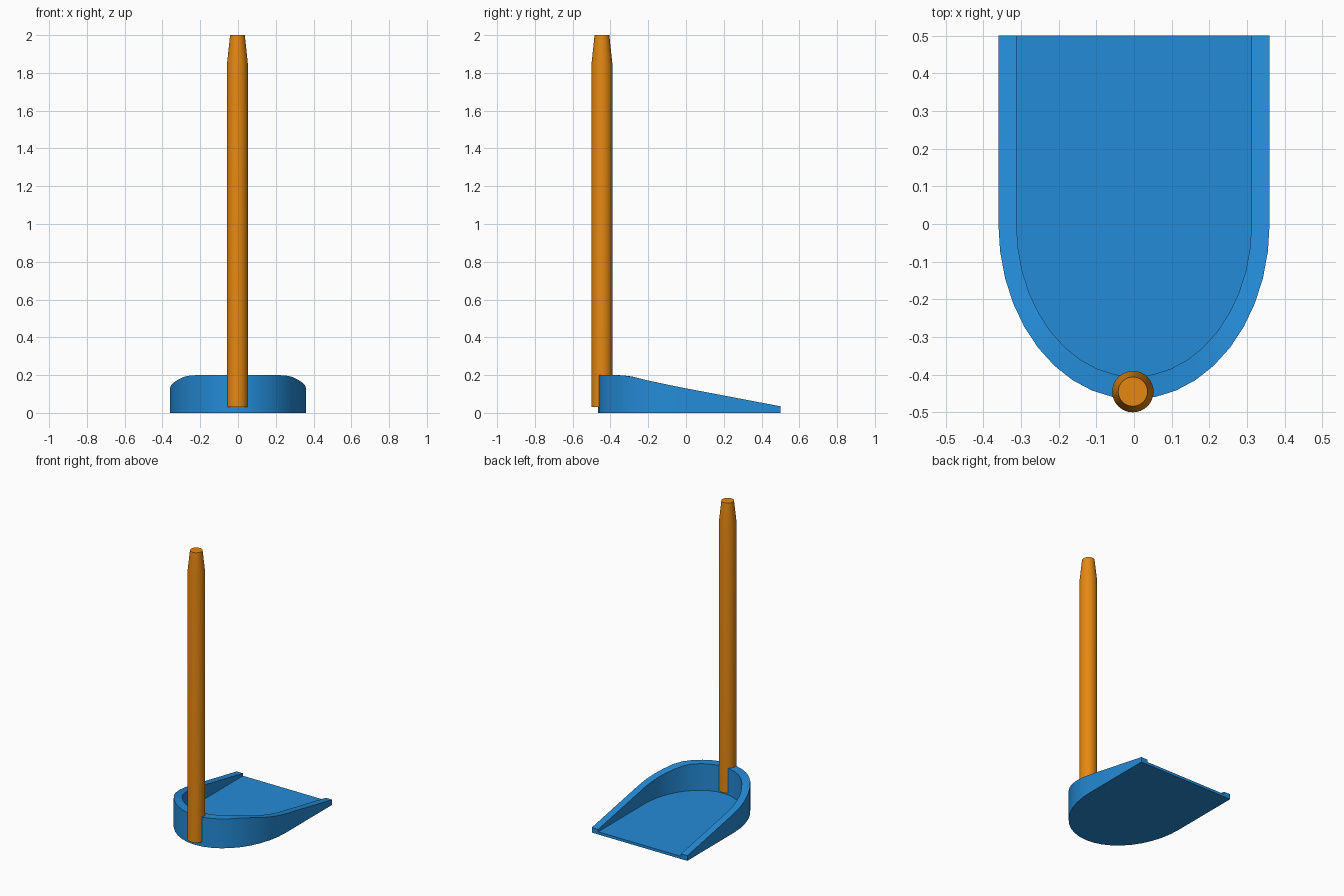
import bpy, bmesh, math

if "Cube" in bpy.data.objects:
    bpy.data.objects.remove(bpy.data.objects["Cube"])


def material(name, rgb):
    m = bpy.data.materials.new(name)
    m.diffuse_color = (*rgb, 1)
    m.use_nodes = True
    m.node_tree.nodes["Principled BSDF"].inputs["Base Color"].default_value = m.diffuse_color
    return m


def make_object(name, bm, mat):
    bmesh.ops.recalc_face_normals(bm, faces=bm.faces)
    me = bpy.data.meshes.new(name)
    bm.to_mesh(me)
    bm.free()
    me.materials.append(mat)
    ob = bpy.data.objects.new(name, me)
    bpy.context.collection.objects.link(ob)
    return ob


def smooth(ob):
    bpy.ops.object.select_all(action='DESELECT')
    ob.select_set(True)
    bpy.context.view_layer.objects.active = ob
    bpy.ops.object.shade_smooth_by_angle(angle=math.radians(25))


blue = material("blue plastic", (0.018, 0.26, 0.68))
orange = material("orange handle", (0.78, 0.245, 0.006))

# Dustpan: U-shaped wall, falling in height towards the open edge
FLOOR = 0.018
PROFILE = [(-0.36, 0.2), (-0.30, 0.196), (-0.2, 0.171), (-0.1, 0.150),
           (0.0, 0.130), (0.5, 0.035)]


def rim_height(y):
    if y <= PROFILE[0][0]:
        return PROFILE[0][1]
    for (y0, z0), (y1, z1) in zip(PROFILE, PROFILE[1:]):
        if y <= y1:
            return z0 + (z1 - z0) * (y - y0) / (y1 - y0)
    return PROFILE[-1][1]


def outline(half_width, depth, steps=20):
    arc = [(-half_width * math.cos(math.pi * i / steps),
            -depth * math.sin(math.pi * i / steps)) for i in range(steps + 1)]
    return [(-half_width, 0.5)] + arc + [(half_width, 0.5)]


bm = bmesh.new()
outer, inner = outline(0.36, 0.465), outline(0.312, 0.405)
rows = [[bm.verts.new((x, y, 0)) for x, y in outer],
        [bm.verts.new((x, y, rim_height(y))) for x, y in outer],
        [bm.verts.new((x, y, rim_height(y))) for x, y in inner],
        [bm.verts.new((x, y, FLOOR)) for x, y in inner]]
for a, b in zip(rows, rows[1:]):
    for i in range(len(a) - 1):
        bm.faces.new((a[i], a[i + 1], b[i + 1], b[i]))
bm.faces.new(rows[0])                      # underside
bm.faces.new(rows[3])                      # floor
# open edge: floor lip and the two wall ends
bm.faces.new([r[0] for r in rows] + [r[-1] for r in reversed(rows)])
smooth(make_object("dustpan", bm, blue))

# Handle: round stick with a tapered tip
bm = bmesh.new()
SIDES = 32
rings = []
for r, z in [(0.055, 0.03), (0.055, 1.85), (0.039, 2.0)]:
    rings.append([bm.verts.new((-0.003 + r * math.cos(2 * math.pi * i / SIDES),
                                -0.445 + r * math.sin(2 * math.pi * i / SIDES), z))
                  for i in range(SIDES)])
for a, b in zip(rings, rings[1:]):
    for i in range(SIDES):
        j = (i + 1) % SIDES
        bm.faces.new((a[i], a[j], b[j], b[i]))
bm.faces.new(rings[0])
bm.faces.new(rings[-1])
smooth(make_object("handle", bm, orange))
